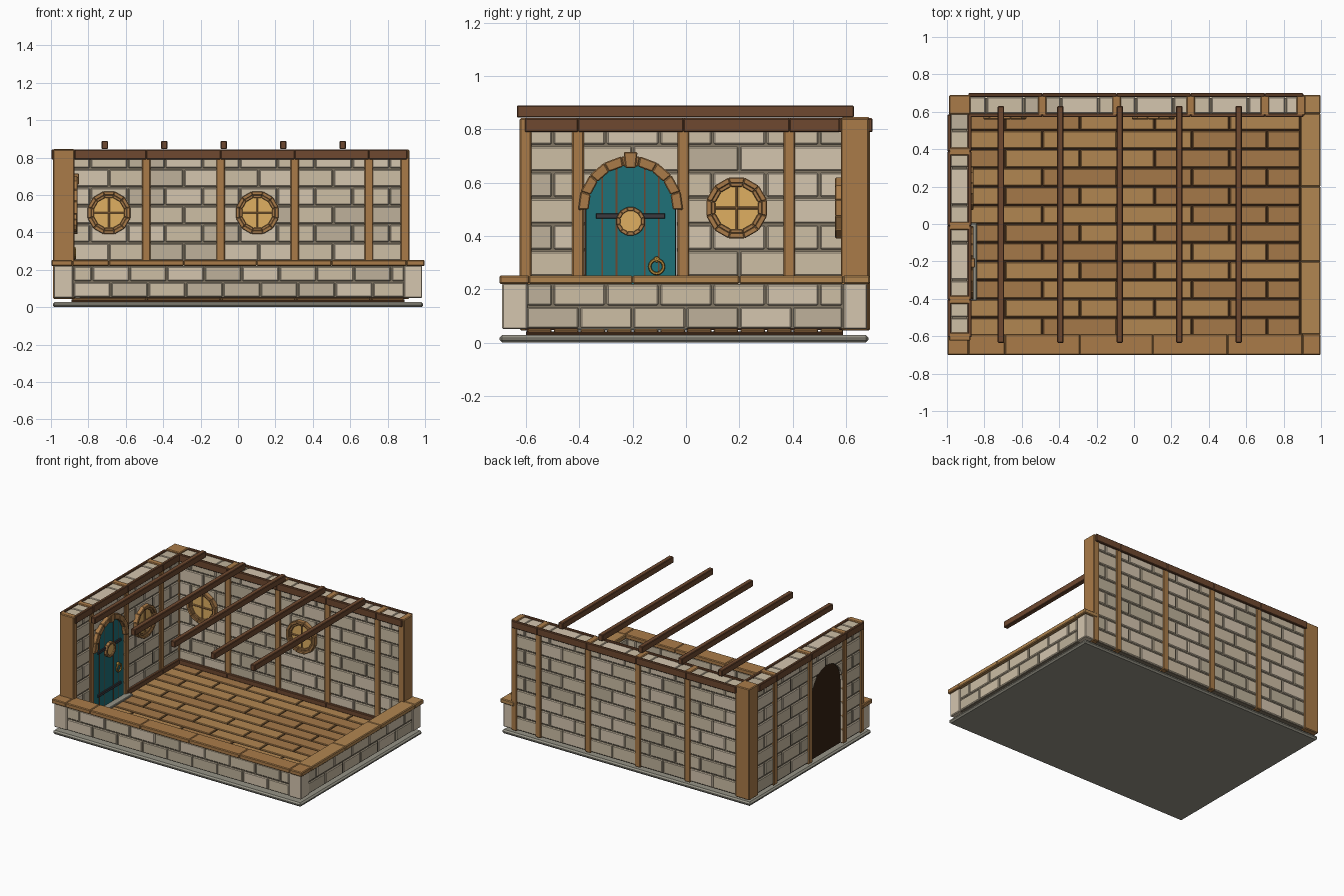
import bpy, bmesh, random
from math import cos, sin, pi, radians

if "Cube" in bpy.data.objects:
    bpy.data.objects.remove(bpy.data.objects["Cube"])

random.seed(4)


def mat(name, r, g, b):
    m = bpy.data.materials.new(name)
    m.diffuse_color = [c ** 2.2 for c in (r, g, b)] + [1]
    m.use_nodes = True
    m.node_tree.nodes["Principled BSDF"].inputs["Base Color"].default_value = m.diffuse_color
    return m


STONE = [mat("stone_light", .83, .77, .68), mat("stone_mid", .80, .74, .64), mat("stone_dark", .74, .69, .60)]
MORTAR = mat("mortar", .50, .46, .39)
BASE = mat("base_stone", .58, .57, .52)
WOOD = mat("wood", .66, .48, .29)
PLANKS = [mat("plank_light", .69, .52, .32), mat("plank_dark", .64, .47, .29)]
DARK = mat("dark_wood", .43, .29, .20)
SHADOW = mat("shadow_wood", .22, .15, .10)
TEAL = mat("teal_paint", .14, .44, .47)
GLASS = mat("amber_glass", .87, .68, .38)
IRON = mat("iron", .24, .24, .26)
BRASS = mat("brass", .74, .56, .25)


# A part is (profile, axis, d0, d1, material): a profile extruded along x or y
def box(x0, x1, y0, y1, z0, z1, m):
    return ([(x0, z0), (x1, z0), (x1, z1), (x0, z1)], 'y', y0, y1, m)


def build(name, parts, bevel=.005):
    bm = bmesh.new()
    mats = []
    for prof, axis, d0, d1, m in parts:
        if m not in mats:
            mats.append(m)
        at = (lambda p, d: (d, p[0], p[1])) if axis == 'x' else (lambda p, d: (p[0], d, p[1]))
        a = [bm.verts.new(at(p, d0)) for p in prof]
        b = [bm.verts.new(at(p, d1)) for p in prof]
        n = len(prof)
        faces = [bm.faces.new(a), bm.faces.new(b[::-1])]
        faces += [bm.faces.new((a[i], b[i], b[(i + 1) % n], a[(i + 1) % n])) for i in range(n)]
        for f in faces:
            f.material_index = mats.index(m)
    bmesh.ops.recalc_face_normals(bm, faces=bm.faces)
    me = bpy.data.meshes.new(name)
    bm.to_mesh(me)
    bm.free()
    for m in mats:
        me.materials.append(m)
    ob = bpy.data.objects.new(name, me)
    bpy.context.collection.objects.link(ob)
    if bevel:
        mod = ob.modifiers.new("Bevel", 'BEVEL')
        mod.width, mod.segments, mod.limit_method = bevel, 1, 'ANGLE'
    return ob


def arc(u, v, r, a0, a1, n):
    return [(u + r * cos(radians(a0 + (a1 - a0) * i / n)), v + r * sin(radians(a0 + (a1 - a0) * i / n)))
            for i in range(n + 1)]


def ring(u, v, r0, r1, a0, a1, n, axis, d0, d1, m):
    i, o = arc(u, v, r0, a0, a1, n), arc(u, v, r1, a0, a1, n)
    return [([i[k], o[k], o[k + 1], i[k + 1]], axis, d0, d1, m) for k in range(n)]


def bricks(a0, a1, z0, z1, rows, axis, d0, d1, length=.2, gap=.004):
    out, h = [], (z1 - z0) / rows
    for r in range(rows):
        s = a0 - (r % 2) * length / 2
        while s < a1 - .01:
            p, q = max(s, a0) + gap, min(s + length, a1) - gap
            if q - p > .02:
                lo, hi = z0 + r * h + gap, z0 + (r + 1) * h - gap
                out.append(([(p, lo), (q, lo), (q, hi), (p, hi)], axis, d0, d1, random.choice(STONE)))
            s += length
    return out


# Base slab, dark subfloor and staggered floor planks
build("base_slab", [box(-.99, .99, -.70, .685, 0, .028, BASE)], .01)
build("subfloor", [box(-.89, .89, -.60, .59, .02, .042, SHADOW)], 0)
planks = []
for r in range(12):
    y0, s = -.6 + r * .1, -.89 - .2 * (r % 2)
    while s < .88:
        planks.append(box(max(s, -.89) + .004, min(s + .4, .89) - .004, y0 + .004, min(y0 + .096, .59),
                          .028, .05, random.choice(PLANKS)))
        s += .4
build("floor_planks", planks, .004)

# Tall back and left walls
TOP = .838
build("back_wall_bricks", bricks(-.89, .88, .05, TOP, 8, 'y', .59, .68))
build("back_wall_core", [box(-.89, .88, .597, .673, .05, TOP - .008, MORTAR)], 0)
left_bricks = build("left_wall_bricks", bricks(-.6, .6, .05, TOP, 8, 'x', -.98, -.885))
left_core = build("left_wall_core", [box(-.973, -.892, -.595, .6, .05, TOP - .008, MORTAR)], 0)

# Arched doorway cut through the left wall
DY, DZ = -.208, .505
cutter = build("doorway_cutter", [([(DY + .172, .0)] + arc(DY, DZ, .172, 0, 180, 16) + [(DY - .172, .0)],
                                   'x', -1.1, -.8, MORTAR)], 0)
cutter.hide_render = True
cutter.hide_viewport = False
cutter.display_type = 'WIRE'
for ob in (left_bricks, left_core):
    mod = ob.modifiers.new("Doorway", 'BOOLEAN')
    mod.operation, mod.object, mod.solver = 'DIFFERENCE', cutter, 'EXACT'

# Timber posts
build("back_posts", [box(x - .023, x + .023, .581, .687, .045, TOP + .004, WOOD) for x in (-.49, -.093, .303, .70, .893)])
build("left_posts", [box(-.988, -.875, y - .022, y + .022, .045, TOP + .004, WOOD) for y in (-.602, -.405, -.01, .388)])
build("corner_post", [box(-.988, -.875, .585, .69, .045, TOP + .008, WOOD)])

# Dark top rails on both faces of each wall, and inside skirting
def rail(z0, z1, outside):
    out = []
    xs, ys = (-.885, -.49, -.093, .303, .70, .905), (-.605, -.405, -.01, .388, .585)
    for a, b in zip(xs, xs[1:]):
        out.append(box(a, b, .572, .592, z0, z1, DARK))
        if outside:
            out.append(box(a, b, .68, .70, z0, z1, DARK))
    for a, b in zip(ys, ys[1:]):
        if outside or b != -.01:
            out.append(box(-.89, -.868, a, b, z0, z1, DARK))
        if outside:
            out.append(box(-.998, -.978, a, b, z0, z1, DARK))
    return out


build("top_rails", rail(.79, .842, True), .004)
build("skirting", rail(.048, .085, False), .004)

# Rafters
for i in range(5):
    x = -.712 + i * .318
    build(f"rafter_{i + 1}", [box(x - .017, x + .017, -.635, .63, .845, .89, DARK)], .004)

# Low front and right walls with corner stones and wooden caps
low = bricks(-.88, .89, .05, .222, 2, 'y', -.69, -.60) + bricks(-.6, .59, .05, .222, 2, 'x', .89, .98)
low += [box(x0, x1, y0, y1, .05, .222, STONE[0]) for x0, x1, y0, y1 in
        ((-.985, -.882, -.69, -.595), (.887, .985, -.69, -.595), (.89, .982, .592, .68))]
build("low_wall_bricks", low)
build("low_wall_core", [box(-.95, .95, -.683, -.607, .052, .22, MORTAR), box(.897, .973, -.65, .65, .052, .22, MORTAR)], 0)
xs, ys = (-.998, -.885, -.69, -.29, .10, .50, .90, .998), (-.59, -.2, .2, .59, .69)
caps = [box(a, b, -.70, -.588, .22, .252, WOOD) for a, b in zip(xs, xs[1:])]
caps += [box(.89, .998, a, b, .22, .252, PLANKS[0]) for a, b in zip(ys, ys[1:])]
build("low_wall_caps", caps)


# Round windows applied to the inner wall faces
def window(name, u, v, axis, face, s, r=.118):
    d = lambda t: face + s * t
    bar = lambda w, h: [(u - w, v - h), (u + w, v - h), (u + w, v + h), (u - w, v + h)]
    parts = ring(u, v, r * .82, r, 15, 375, 12, axis, d(-.01), d(.028), WOOD)
    parts += ring(u, v, r * .70, r * .84, 15, 375, 12, axis, d(-.01), d(.018), PLANKS[1])
    parts += [(arc(u, v, r * .75, 15, 345, 11), axis, d(-.005), d(.006), GLASS),
              (bar(r * .72, .005), axis, d(0), d(.014), WOOD), (bar(.005, r * .72), axis, d(0), d(.014), WOOD)]
    build(name, parts, .003)


window("back_window_left", -.69, .505, 'y', .588, -1)
window("back_window_right", .103, .505, 'y', .588, -1)
window("left_window", .19, .505, 'x', -.885, 1)

# Door leaf, seams, iron straps and dark outer face
def leaf(r, d0, d1, m):
    return ([(DY + r, .05)] + arc(DY, DZ, r, 0, 180, 16) + [(DY - r, .05)], 'x', d0, d1, m)


build("door_leaf", [leaf(.168, -.915, -.885, TEAL)], 0)
build("door_outer_face", [leaf(.171, -.965, -.916, SHADOW)], 0)
build("door_seams", [box(-.886, -.883, DY + t - .003, DY + t + .003, .05, z, DARK)
                     for t, z in ((-.106, .625), (-.053, .652), (.053, .652), (.106, .625))], 0)
build("door_straps", [box(-.886, -.874, DY - .13, DY + .13, z - .01, z + .01, IRON) for z in (.165, .475)], .002)

# Stone-step threshold, timber arch and keystone
build("threshold", [box(-.91, -.84, -.41, .005, .045, .062, BASE)], .004)
arch = ring(DY, DZ, .158, .197, -2, 182, 9, 'x', -.895, -.857, WOOD)
arch.append(([(DY - .019, .655), (DY + .019, .655), (DY + .026, .715), (DY - .026, .715)], 'x', -.895, -.85, WOOD))
build("door_arch", arch, .004)

# Door porthole and ring handle
port = ring(DY, .455, .040, .055, 15, 375, 12, 'x', -.886, -.862, WOOD)
port.append((arc(DY, .455, .043, 15, 345, 11), 'x', -.886, -.872, GLASS))
build("door_porthole", port, .002)
build("handle_plate", [(arc(-.11, .312, .012, 0, 315, 7), 'x', -.886, -.868, BRASS)], .002)
bpy.ops.mesh.primitive_torus_add(major_radius=.026, minor_radius=.006, major_segments=16, minor_segments=6,
                                 location=(-.872, -.11, .285), rotation=(0, pi / 2, 0))
bpy.context.object.name = "handle_ring"
bpy.context.object.data.materials.append(BRASS)
